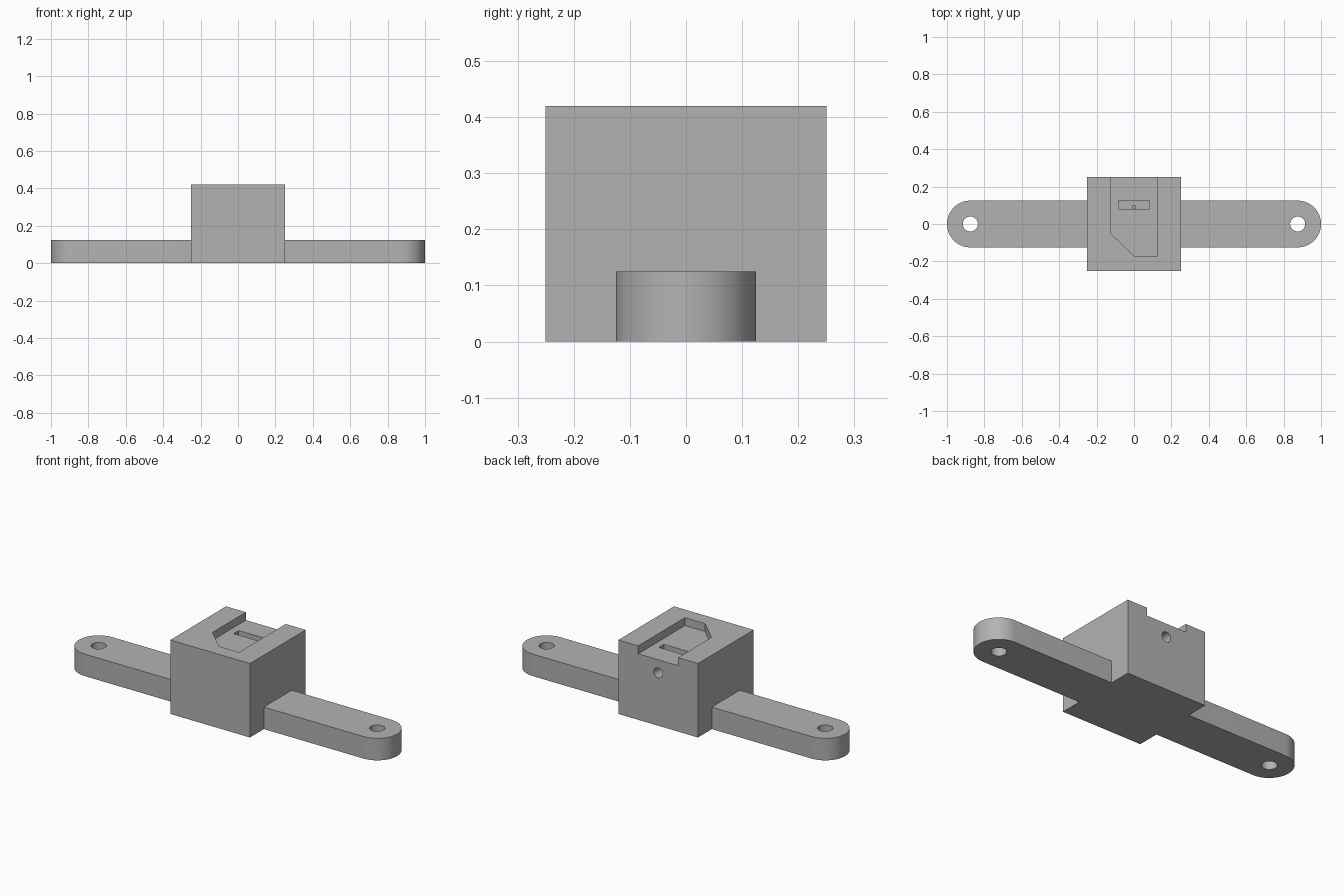
import bpy, bmesh
from math import pi, cos, sin, radians
from mathutils import Matrix

cube = bpy.data.objects.get("Cube")
if cube:
    bpy.data.objects.remove(cube, do_unlink=True)

GREY = (0.45, 0.45, 0.45, 1)
mat = bpy.data.materials.new("plain grey")
mat.use_nodes = True
mat.diffuse_color = GREY
mat.node_tree.nodes["Principled BSDF"].inputs["Base Color"].default_value = GREY

HEIGHT, HALF = 0.42, 0.25        # centre block
ARM_R, ARM_X = 0.125, 0.875      # rounded arm ends
POCKET_Z, SLOT_Z, BORE_Z = 0.375, 0.335, 0.30


def prism(name, outline, z0, z1):
    """Extrude a flat outline from z0 to z1."""
    bm = bmesh.new()
    face = bm.faces.new([bm.verts.new((x, y, z0)) for x, y in outline])
    top = bmesh.ops.extrude_face_region(bm, geom=[face])["geom"]
    bmesh.ops.translate(bm, vec=(0, 0, z1 - z0),
                        verts=[v for v in top if isinstance(v, bmesh.types.BMVert)])
    bmesh.ops.recalc_face_normals(bm, faces=bm.faces)
    mesh = bpy.data.meshes.new(name)
    bm.to_mesh(mesh)
    bm.free()
    mesh.materials.append(mat)
    obj = bpy.data.objects.new(name, mesh)
    bpy.context.collection.objects.link(obj)
    return obj


def rect(x0, x1, y0, y1):
    return [(x0, y0), (x1, y0), (x1, y1), (x0, y1)]


def arc(cx, cy, r, start, end, n):
    return [(cx + r * cos(start + (end - start) * i / n),
             cy + r * sin(start + (end - start) * i / n)) for i in range(n + 1)]


def circle(cx, cy, r, n=32):
    return arc(cx, cy, r, 0, 2 * pi, n)[:-1]


def combine(target, other, operation):
    mod = target.modifiers.new(other.name, "BOOLEAN")
    mod.operation = operation
    mod.solver = "EXACT"
    mod.object = other
    bpy.context.view_layer.objects.active = target
    bpy.ops.object.modifier_apply(modifier=mod.name)
    bpy.data.objects.remove(other, do_unlink=True)


# Centre block joined with the round-ended mounting bar
body = prism("mounting_block", rect(-HALF, HALF, -HALF, HALF), 0, HEIGHT)
bar_outline = (arc(ARM_X, 0, ARM_R, -pi / 2, pi / 2, 32)
               + arc(-ARM_X, 0, ARM_R, pi / 2, 3 * pi / 2, 32))
combine(body, prism("mounting_bar", bar_outline, 0, ARM_R), "UNION")

# Screw holes near the bar ends
for side in (-1, 1):
    combine(body, prism("screw_hole", circle(side * ARM_X, 0, 0.04), -0.1, 0.3), "DIFFERENCE")

# Top pocket, open at the back, with one clipped corner
pocket = [(-0.125, 0.3), (-0.125, -0.05), (0, -0.17), (0.125, -0.17), (0.125, 0.3)]
combine(body, prism("pocket", pocket, POCKET_Z, 0.5), "DIFFERENCE")

# Slot in the pocket floor, with a pin hole leading down to the rear bore
combine(body, prism("slot", rect(-0.083, 0.083, 0.08, 0.125), SLOT_Z, 0.45), "DIFFERENCE")
combine(body, prism("pin_hole", circle(0, 0.09, 0.009, 16), BORE_Z, 0.36), "DIFFERENCE")
bore = prism("rear_bore", circle(0, 0, 0.028), 0, 0.22)
bore.data.transform(Matrix.Translation((0, 0.3, BORE_Z)) @ Matrix.Rotation(radians(90), 4, "X"))
combine(body, bore, "DIFFERENCE")

# Smooth the round walls, keep the edges crisp
bpy.ops.object.select_all(action="DESELECT")
body.select_set(True)
bpy.context.view_layer.objects.active = body
bpy.ops.object.shade_smooth_by_angle(angle=radians(30))
